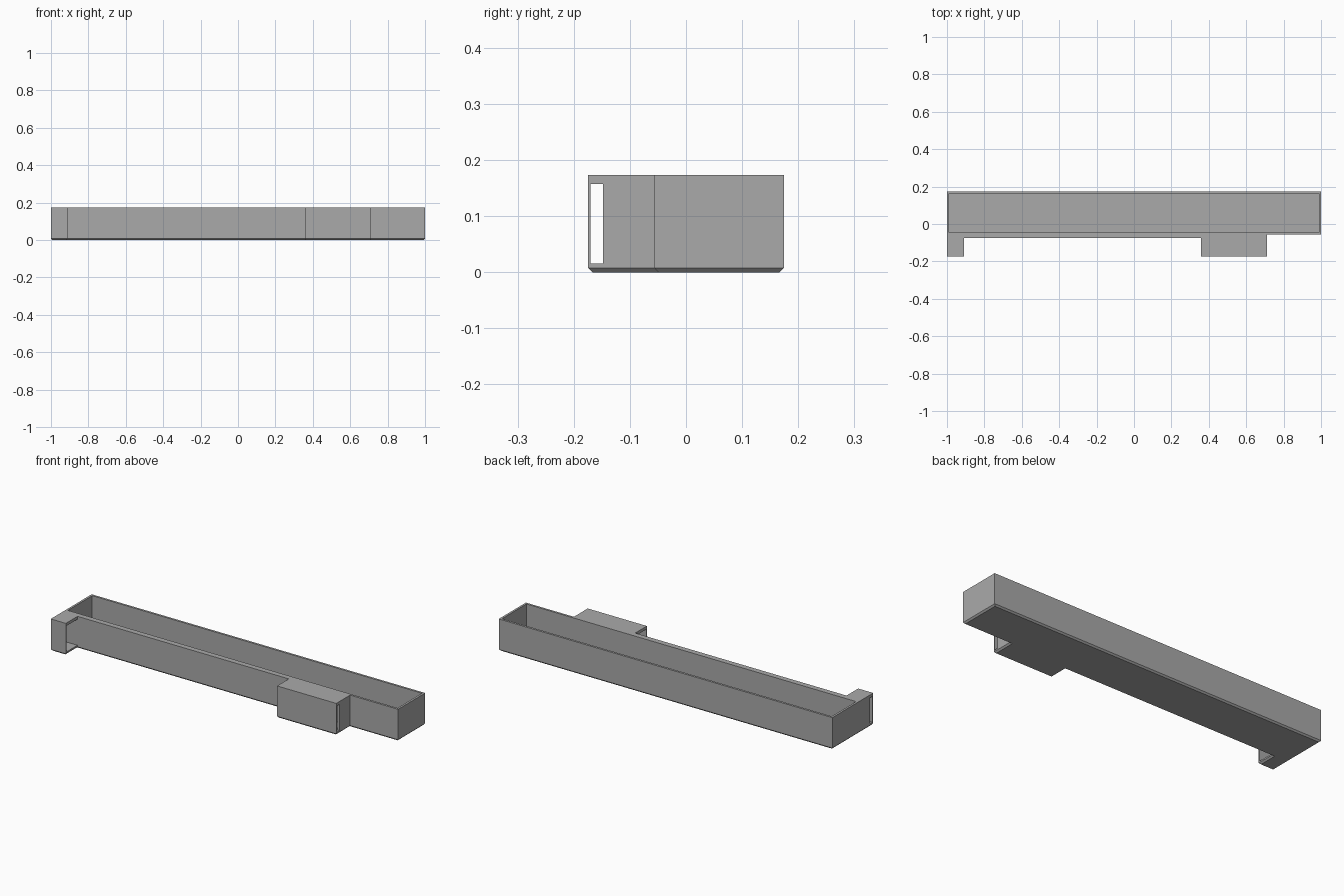
import bpy, bmesh, math

if "Cube" in bpy.data.objects:
    bpy.data.objects.remove(bpy.data.objects["Cube"])

HEIGHT, CHAMFER = 0.173, 0.008
FRONT, BAR, TRAY, BACK = -0.175, -0.075, -0.057, 0.175
LEFT_BLOCK, BLOCK_A, BLOCK_B = -0.91, 0.357, 0.712
WALL = 0.0117

grey = bpy.data.materials.new("plain grey")
grey.use_nodes = True
colour = (0.4, 0.4, 0.4, 1)
grey.diffuse_color = colour
grey.node_tree.nodes["Principled BSDF"].inputs["Base Color"].default_value = colour


def make_object(name, bm):
    bmesh.ops.recalc_face_normals(bm, faces=bm.faces[:])
    mesh = bpy.data.meshes.new(name)
    bm.to_mesh(mesh)
    bm.free()
    mesh.materials.append(grey)
    obj = bpy.data.objects.new(name, mesh)
    bpy.context.collection.objects.link(obj)
    return obj


def box(name, x, y, z):
    bm = bmesh.new()
    bmesh.ops.create_cube(bm, size=1)
    for v in bm.verts:
        for i, (low, high) in enumerate((x, y, z)):
            v.co[i] = low if v.co[i] < 0 else high
    return make_object(name, bm)


def cut(target, cutter):
    mod = target.modifiers.new("cut", 'BOOLEAN')
    mod.operation = 'DIFFERENCE'
    mod.solver = 'EXACT'
    mod.object = cutter
    bpy.context.view_layer.objects.active = target
    bpy.ops.object.modifier_apply(modifier=mod.name)
    bpy.data.objects.remove(cutter)


# Body outline with two side blocks, extruded and chamfered underneath
outline = [(-1, FRONT), (LEFT_BLOCK, FRONT), (LEFT_BLOCK, BAR), (BLOCK_A, BAR),
           (BLOCK_A, FRONT), (BLOCK_B, FRONT), (BLOCK_B, TRAY), (1, TRAY),
           (1, BACK), (-1, BACK)]
bm = bmesh.new()
base = bm.faces.new([bm.verts.new((x, y, 0)) for x, y in outline])
top = bmesh.ops.extrude_face_region(bm, geom=[base], use_keep_orig=True)["geom"]
for v in top:
    if isinstance(v, bmesh.types.BMVert):
        v.co.z = HEIGHT
bmesh.ops.recalc_face_normals(bm, faces=bm.faces[:])
bottom = [e for e in bm.edges if all(v.co.z == 0 for v in e.verts)]
bmesh.ops.bevel(bm, geom=bottom, offset=CHAMFER, segments=1, affect='EDGES')
tray = make_object("tray_body", bm)

# Open storage cavity
cut(tray, box("cavity", (-1 + WALL, 1 - WALL), (TRAY + WALL, BACK - WALL), (WALL, 0.3)))

# Hollow side blocks that face each other, each with a slot in its outer wall
INNER_Z = (0.016, 0.157)
INNER_FRONT = -0.17
cut(tray, box("left_pocket", (-1 + WALL, LEFT_BLOCK + 0.02), (INNER_FRONT, BAR), INNER_Z))
cut(tray, box("right_pocket", (BLOCK_A - 0.02, BLOCK_B - WALL), (INNER_FRONT, BAR), INNER_Z))
for x in (-1, BLOCK_B):
    cut(tray, box("slot", (x - 0.02, x + 0.02), (INNER_FRONT, -0.148), INNER_Z))

# Round hole in the end wall
bm = bmesh.new()
bmesh.ops.create_cone(bm, cap_ends=True, segments=48, radius1=0.029, radius2=0.029, depth=0.1)
for v in bm.verts:
    v.co = (1 + v.co.z, 0.058 + v.co.y, 0.087 + v.co.x)
cut(tray, make_object("hole", bm))

bpy.ops.object.select_all(action='DESELECT')
tray.select_set(True)
bpy.context.view_layer.objects.active = tray
bpy.ops.object.shade_smooth_by_angle(angle=math.radians(25))
